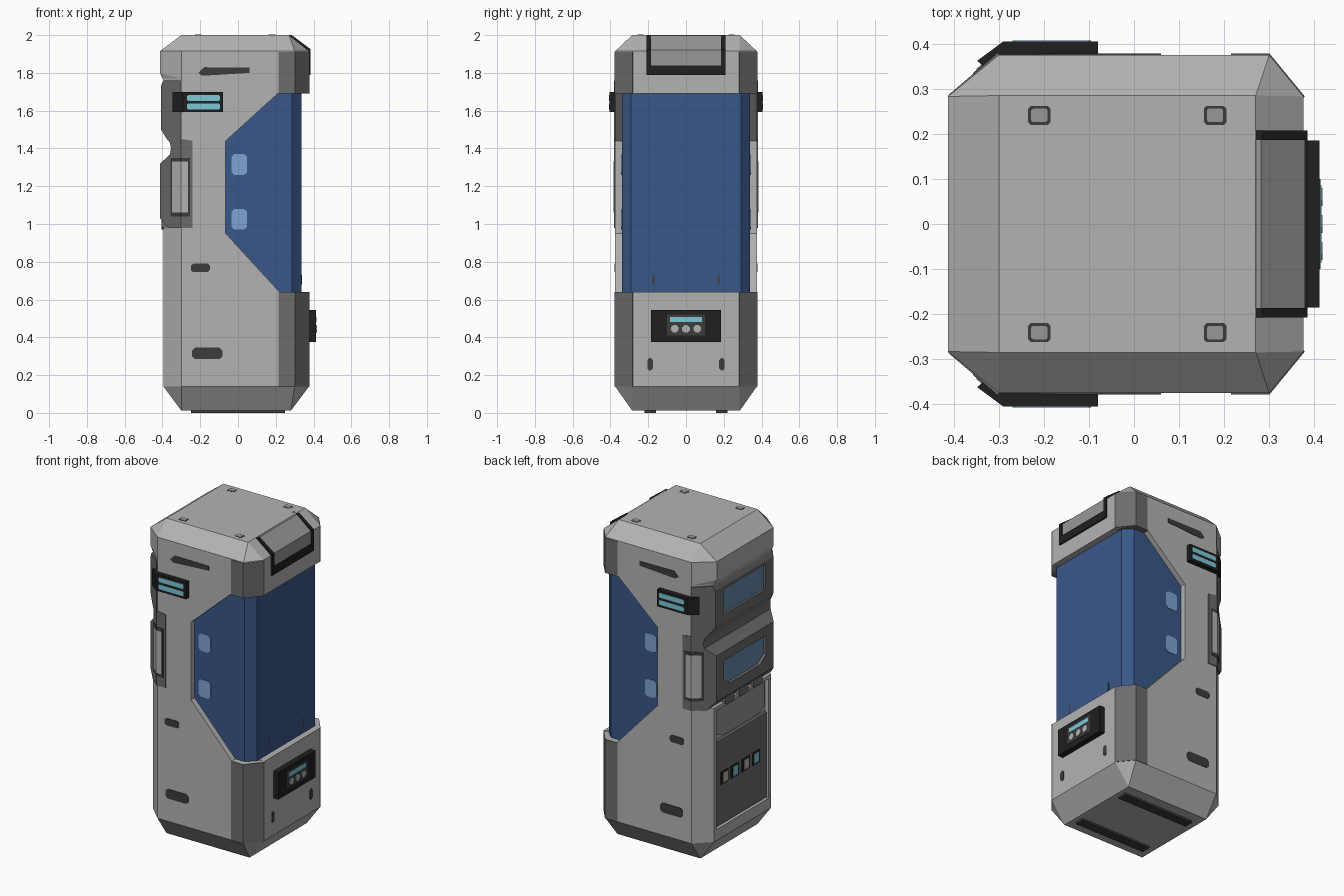
import bpy, bmesh
from mathutils import Vector

if "Cube" in bpy.data.objects:
    bpy.data.objects.remove(bpy.data.objects["Cube"])


def material(name, r, g, b):
    m = bpy.data.materials.new(name)
    m.diffuse_color = (r, g, b, 1)
    m.use_nodes = True
    m.node_tree.nodes["Principled BSDF"].inputs["Base Color"].default_value = m.diffuse_color
    return m


LIGHT = material("light_grey", .45, .45, .45)
MID = material("mid_grey", .31, .31, .31)
DARK = material("dark_grey", .15, .15, .15)
CHAR = material("charcoal", .045, .045, .045)
BLACK = material("black", .014, .014, .014)
BLUE = material("deep_blue", .042, .095, .25)
PATCH = material("pale_blue", .21, .37, .65)
SCREEN = material("screen_blue", .13, .25, .42)
CYAN = material("cyan", .2, .58, .68)


def finish(name, bm, mat):
    bmesh.ops.recalc_face_normals(bm, faces=bm.faces)
    me = bpy.data.meshes.new(name)
    bm.to_mesh(me)
    bm.free()
    me.materials.append(mat)
    ob = bpy.data.objects.new(name, me)
    bpy.context.collection.objects.link(ob)
    return ob


def hull(name, points, mat):
    bm = bmesh.new()
    for p in points:
        bm.verts.new(p)
    bmesh.ops.convex_hull(bm, input=bm.verts[:])
    bmesh.ops.dissolve_limit(bm, angle_limit=.01, verts=bm.verts[:], edges=bm.edges[:])
    return finish(name, bm, mat)


def prism(name, pts, lo, hi, axis, mat, s=1):
    """Extrude a 2D outline along an axis; s = -1 mirrors it in y."""
    place = {"x": lambda a, b, t: (t, a * s, b),
             "y": lambda a, b, t: (a, t * s, b),
             "z": lambda a, b, t: (a, b * s, t)}[axis]
    bm = bmesh.new()
    rings = [[bm.verts.new(place(a, b, t)) for a, b in pts] for t in (lo, hi)]
    for r in rings:
        bm.faces.new(r)
    n = len(pts)
    for i in range(n):
        j = (i + 1) % n
        bm.faces.new((rings[0][i], rings[0][j], rings[1][j], rings[1][i]))
    return finish(name, bm, mat)


def rect(a0, a1, b0, b1, c=0.0):
    """Rectangle outline with optional cut corners."""
    if c == 0:
        return [(a0, b0), (a1, b0), (a1, b1), (a0, b1)]
    return [(a0 + c, b0), (a1 - c, b0), (a1, b0 + c), (a1, b1 - c),
            (a1 - c, b1), (a0 + c, b1), (a0, b1 - c), (a0, b0 + c)]


def combine(ob, tool, op="DIFFERENCE"):
    m = ob.modifiers.new("cut", "BOOLEAN")
    m.operation, m.object, m.solver = op, tool, "EXACT"
    bpy.context.view_layer.update()
    dg = bpy.context.evaluated_depsgraph_get()
    me = bpy.data.meshes.new_from_object(ob.evaluated_get(dg))
    ob.modifiers.clear()
    ob.data = me
    bpy.data.objects.remove(tool)


def octagon(xl, z):
    return [(x, y * s, z) for s in (1, -1)
            for x, y in ((xl, .283), (-.30, .375), (.30, .375), (.376, .283))]


def rectangle(x0, x1, z):
    return [(x, y, z) for x in (x0, x1) for y in (-.285, .285)]


# Main shell with side window opening, front frame bay and door recess
shell = hull("body_shell", rectangle(-.30, .28, .012) + octagon(-.395, .14)
             + octagon(-.395, 1.77), LIGHT)
opening = [(-.065, .95), (-.065, 1.44), (.21, 1.69), (.6, 1.69), (.6, .64), (.22, .64)]
combine(shell, prism("cutter", opening, -.6, .6, "y", LIGHT))
combine(shell, prism("cutter", rect(-.6, -.35, .985, 1.755), -.6, .6, "y", LIGHT))
combine(shell, prism("cutter", rect(-.26, .26, .21, .965), -.6, -.37, "x", LIGHT))
hull("top_cap", octagon(-.40, 1.77) + octagon(-.413, 1.80) + octagon(-.413, 1.915)
     + rectangle(-.30, .27, 2.0), LIGHT)

# Blue wraparound window block
prism("blue_window", [(-.12, -.34), (.285, -.34), (.336, -.29), (.336, .29),
                      (.285, .34), (-.12, .34)], .63, 1.695, "z", BLUE)

# Two-storey dark frame holding the screens, notched between storeys
frame = prism("screen_frame", [(-.30, 1.76), (-.395, 1.76), (-.408, 1.73), (-.408, 1.50),
                               (-.38, 1.455), (-.36, 1.43), (-.355, 1.40), (-.36, 1.37),
                               (-.385, 1.345), (-.412, 1.32), (-.412, 1.03), (-.37, .98),
                               (-.24, .98), (-.24, 1.44), (-.30, 1.45)], -.5, .5, "y", DARK)
combine(frame, prism("cutter", [(-.2, -.38), (-.302, -.38), (-.413, -.285), (-.413, .285),
                                (-.302, .38), (-.2, .38)], .9, 1.8, "z", DARK), "INTERSECT")
upper = rect(-.21, .21, 1.55, 1.71)
lower = [(-.21, 1.14), (-.15, 1.10), (.15, 1.10), (.21, 1.14), (.21, 1.26), (-.21, 1.26)]
for name, outline in (("upper_screen", upper), ("lower_screen", lower)):
    combine(frame, prism("cutter", outline, -.6, -.39, "x", DARK))
    prism(name, outline, -.394, -.38, "x", SCREEN)
for y in (-.14, 0, .14):
    prism("frame_clip", rect(y - .045, y + .045, .97, 1.04, .012), -.405, -.37, "x", DARK)

# Service door below the frame
prism("door_upper_panel", [(-.24, .80), (-.18, .77), (.18, .77), (.24, .80),
                           (.24, .95), (-.24, .95)], -.382, -.36, "x", MID)
prism("door_lower_panel", rect(-.25, .25, .22, .755), -.388, -.36, "x", DARK)
for i, (y, m) in enumerate(((.17, LIGHT), (.07, CYAN), (-.04, LIGHT), (-.14, CYAN))):
    prism("door_slot", rect(y - .038, y + .038, .47, .55), -.391, -.38, "x", BLACK)
    prism("door_slot_light", rect(y - .026, y + .018, .48, .54), -.394, -.38, "x", m)

# Details repeated on both long sides
for s in (1, -1):
    for z0, z1 in ((.14, .64), (1.69, 1.91)):
        prism("corner_guard", [(.215, .378), (.301, .378), (.379, .283), (.35, .26),
                               (.215, .34)], z0, z1, "z", DARK, s)
    prism("side_display", [(-.08, .405), (-.29, .405), (-.348, .362), (-.31, .33),
                           (-.08, .36)], 1.592, 1.698, "z", BLACK, s)
    for z in (1.622, 1.667):
        prism("display_light", rect(-.27, -.095, z - .015, z + .015, .006),
              .39, .407, "y", CYAN, s)
    prism("side_grip", [(-.265, .384), (-.303, .384), (-.35, .344), (-.34, .32),
                        (-.265, .36)], 1.06, 1.33, "z", LIGHT, s)
    prism("grip_border", [(-.255, .382), (-.303, .382), (-.358, .334), (-.34, .31),
                          (-.255, .36)], 1.04, 1.35, "z", CHAR, s)
    prism("upper_vent", [(-.21, 1.80), (-.18, 1.83), (.06, 1.828), (.06, 1.80),
                         (-.10, 1.79), (-.19, 1.785)], .36, .378, "y", CHAR, s)
    prism("middle_slot", rect(-.25, -.148, .745, .79, .012), .36, .378, "y", CHAR, s)
    prism("lower_slot", rect(-.243, -.083, .285, .345, .015), .36, .378, "y", CHAR, s)
    for z in (1.315, 1.025):
        prism("window_patch", rect(-.035, .048, z - .055, z + .055, .015),
              .33, .343, "y", PATCH, s)
    prism("rear_slot", rect(.175, .205, .225, .29, .01), .36, .379, "x", CHAR, s)
    prism("window_mark", rect(.168, .178, .68, .73), .33, .338, "x", CHAR, s)
    prism("foot_rail", rect(-.25, .25, .16, .22), 0, .02, "z", CHAR, s)
    # Top sockets
    for x in (-.21, .18):
        prism("socket_rim", rect(x - .025, x + .025, .22, .262, .006), 1.98, 2.0005, "z", CHAR, s)
        prism("socket", rect(x - .018, x + .018, .226, .256, .004), 1.98, 2.002, "z", MID, s)
    # Hatch side rails over the rear top bevel
    prism("hatch_rail", [(.24, 2.0), (.285, 2.0), (.385, 1.925), (.385, 1.79),
                         (.34, 1.79), (.24, 1.97)], .186, .208, "y", BLACK, s)

# Rear hatch
prism("hatch_bar", rect(-.205, .205, 1.79, 1.84), .34, .385, "x", BLACK)
prism("hatch_panel", [(.27, 1.999), (.282, 1.999), (.379, 1.92), (.379, 1.84),
                      (.34, 1.84), (.27, 1.97)], -.186, .186, "y", MID)

# Rear control box
prism("control_box", rect(-.185, .185, .375, .545), .36, .412, "x", BLACK)
prism("control_bezel", rect(-.10, .10, .41, .52), .40, .414, "x", CHAR)
prism("control_light", rect(-.085, .085, .48, .508), .40, .416, "x", CYAN)
for y in (-.06, 0, .06):
    prism("control_knob", rect(y - .02, y + .02, .425, .465, .012), .40, .418, "x", LIGHT)
